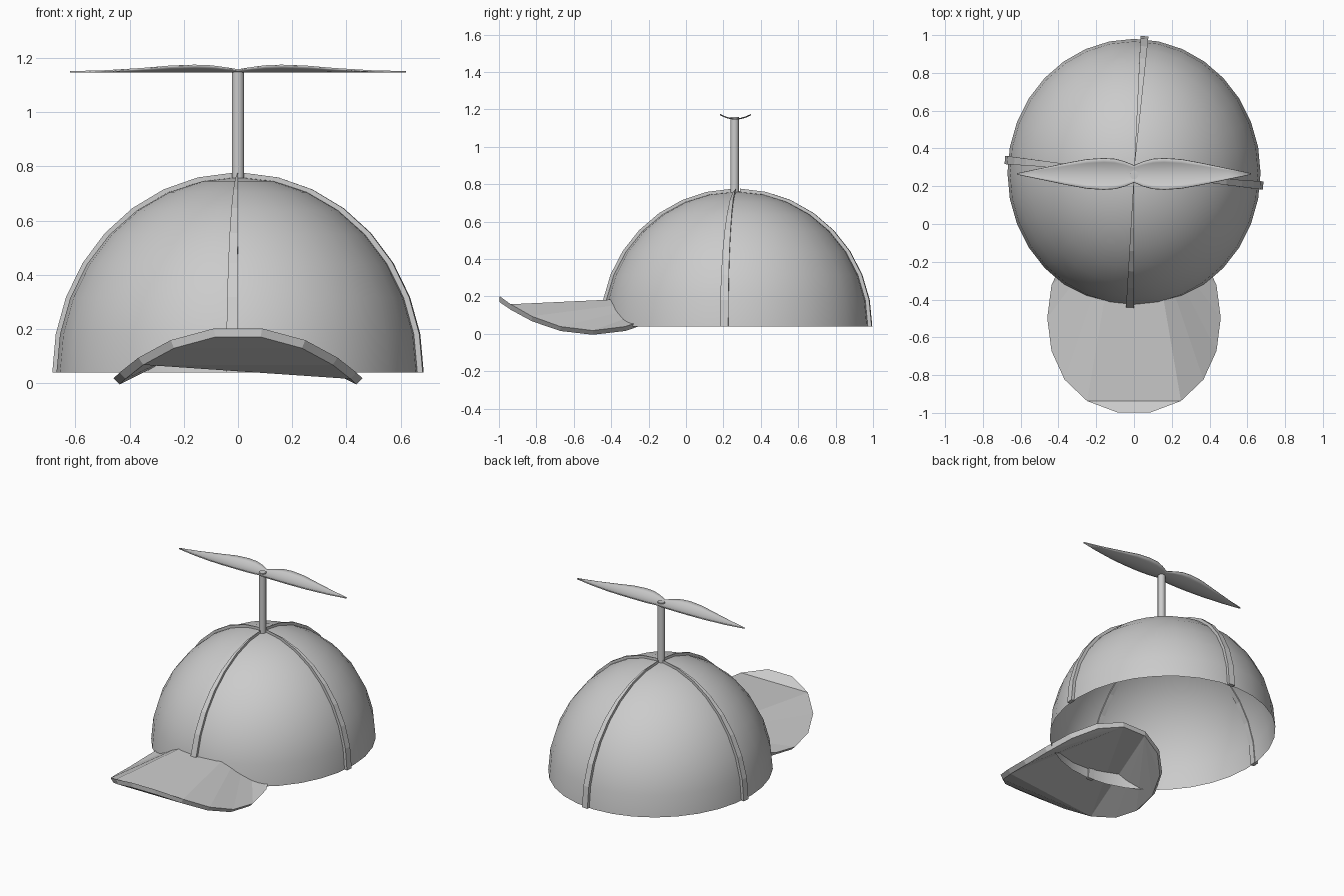
import bpy, bmesh
from math import sin, cos, pi, radians

if "Cube" in bpy.data.objects:
    bpy.data.objects.remove(bpy.data.objects["Cube"])

CY, CZ = 0.27, 0.04          # crown centre (y) and rim height


def make(name, verts, faces, smooth=None, solid=0.0):
    me = bpy.data.meshes.new(name)
    me.from_pydata(verts, [], faces)
    bm = bmesh.new()
    bm.from_mesh(me)
    bmesh.ops.remove_doubles(bm, verts=bm.verts, dist=1e-5)
    bmesh.ops.recalc_face_normals(bm, faces=bm.faces)
    bm.to_mesh(me)
    bm.free()
    ob = bpy.data.objects.new(name, me)
    bpy.context.collection.objects.link(ob)
    if solid:
        mod = ob.modifiers.new("thickness", 'SOLIDIFY')
        mod.thickness, mod.offset = solid, 0
    if smooth:
        bpy.ops.object.select_all(action='DESELECT')
        ob.select_set(True)
        bpy.context.view_layer.objects.active = ob
        bpy.ops.object.shade_smooth_by_angle(angle=radians(smooth))
    return ob


def on_crown(az, el, grow):
    """Point on the crown ellipsoid, pushed out or in by grow."""
    return ((0.67 + grow) * cos(el) * cos(az),
            CY + (0.71 + grow) * cos(el) * sin(az),
            CZ + (0.72 + grow) * sin(el))


# crown: open half ellipsoid
N, R = 32, 8
verts = [on_crown(2 * pi * i / N, pi / 2 * j / R, 0) for j in range(R) for i in range(N)]
verts.append((0, CY, CZ + 0.72))
faces = [(j * N + i, j * N + (i + 1) % N, (j + 1) * N + (i + 1) % N, (j + 1) * N + i)
         for j in range(R - 1) for i in range(N)]
faces += [((R - 1) * N + i, (R - 1) * N + (i + 1) % N, R * N) for i in range(N)]
make("crown", verts, faces, smooth=60)

# seams: four tapering raised strips running up to the button
for label, a in (("front", 266.4), ("left", 172.8), ("back", 83.6), ("right", 353.0)):
    a0, a1 = radians(a), radians(a + 3.5)
    verts, faces = [], []
    for j in range(R + 1):
        el = radians(88.5) * j / R
        verts += [on_crown(a0, el, -0.008), on_crown(a1, el, -0.008),
                  on_crown(a1, el, 0.017), on_crown(a0, el, 0.017)]
    for j in range(R):
        b = 4 * j
        faces += [(b + k, b + (k + 1) % 4, b + 4 + (k + 1) % 4, b + 4 + k) for k in range(4)]
    faces += [(0, 1, 2, 3), tuple(4 * R + k for k in range(4))]
    make(label + "_seam", verts, faces)

# brim: 18-sided disc bent over a cylinder, with folded top and underside
S, BEND, APEX = 18, 0.65, 0.208


def brim_ring(rad):
    pts = []
    for i in range(S):
        t = 2 * pi * i / S
        bend = 0.51 * cos(t) / BEND
        pts.append((rad * sin(bend), -0.498 + 0.507 * sin(t), APEX - BEND + rad * cos(bend)))
    return pts


def fan(hub, loop):
    return [(hub, p, q) for p, q in zip(loop, loop[1:])]


left_loop, right_loop = list(range(6, 13)), [15, 16, 17, 0, 1, 2, 3]
top = fan(5, left_loop) + fan(4, right_loop)
top += [(4, 5, 12), (4, 12, 15), (12, 13, 15), (13, 14, 15)]
under = fan(5, left_loop[:-1]) + fan(4, right_loop[2:])
under += [(4, 5, 11), (4, 11, 17), (11, 16, 17), (11, 12, 16),
          (12, 15, 16), (12, 13, 15), (13, 14, 15)]
faces = top + [tuple(S + k for k in f) for f in under]
faces += [(i, (i + 1) % S, S + (i + 1) % S, S + i) for i in range(S)]
make("brim", brim_ring(BEND) + brim_ring(BEND - 0.032), faces)

# propeller post
bpy.ops.mesh.primitive_cylinder_add(vertices=16, radius=0.023, depth=0.42,
                                    location=(0, 0.26, 0.95))
bpy.context.object.name = "propeller_post"
bpy.ops.object.shade_smooth_by_angle(angle=radians(40))

# propeller: two cupped blades, wide near the hub and pointed at the tips
half = [(0, 0.045), (0.05, 0.066), (0.1, 0.079), (0.16, 0.083), (0.25, 0.077),
        (0.36, 0.057), (0.5, 0.028), (0.62, 0.003)]
outline = [(-x, w) for x, w in half[:0:-1]] + half
C = 8
verts, faces = [], []
for x, w in outline:
    for k in range(C + 1):
        dy = w * (2 * k / C - 1)
        verts.append((x, 0.265 + dy, 1.149 + 0.024 * (dy / 0.083) ** 2))
for i in range(len(outline) - 1):
    for k in range(C):
        b = i * (C + 1) + k
        faces.append((b, b + 1, b + C + 2, b + C + 1))
make("propeller", verts, faces, smooth=40, solid=0.006)
